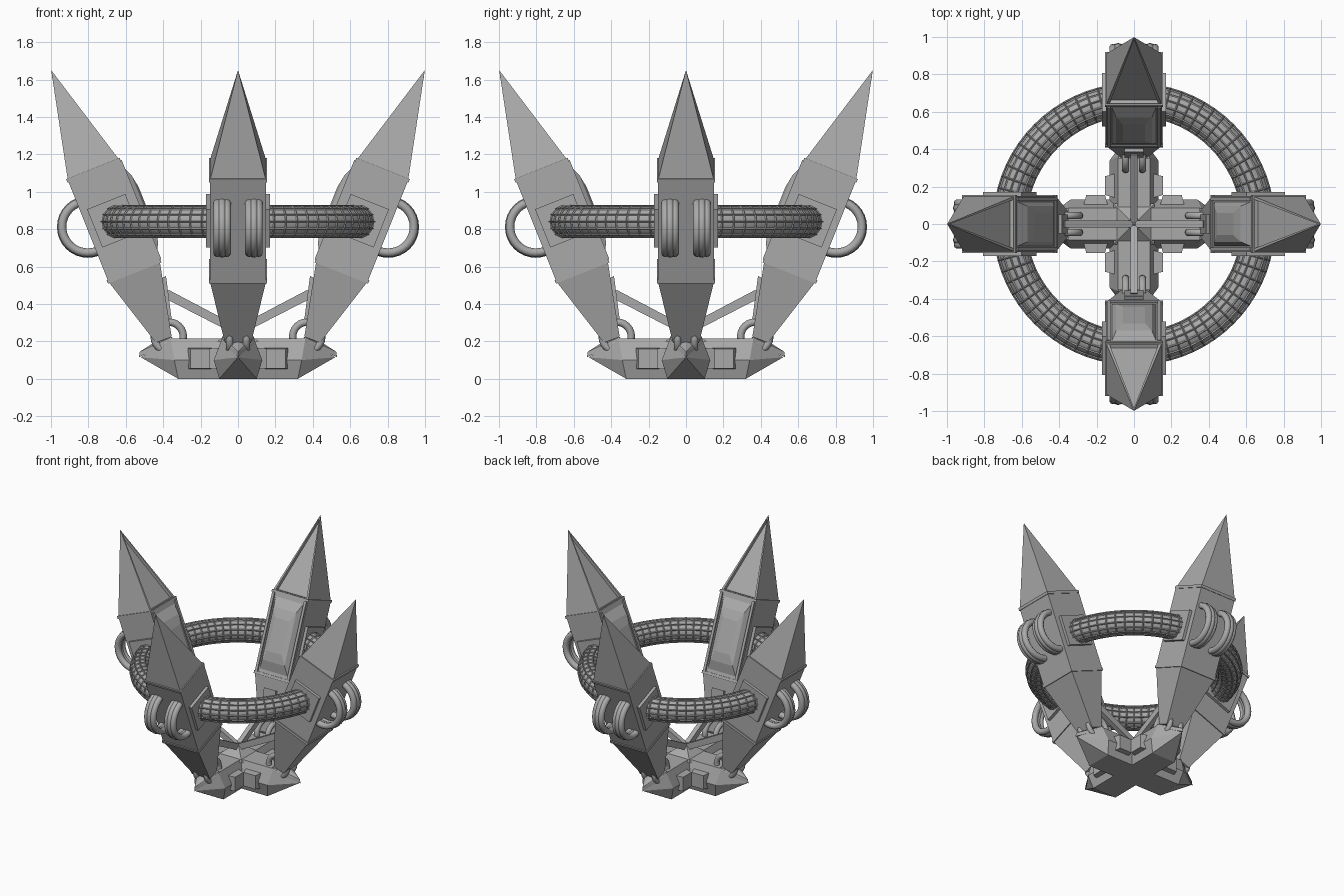
import bpy, bmesh, math
from mathutils import Matrix, Vector

if "Cube" in bpy.data.objects:
    bpy.data.objects.remove(bpy.data.objects["Cube"])

grey = bpy.data.materials.new("stone_grey")
grey.diffuse_color = (0.40, 0.40, 0.40, 1)
grey.use_nodes = True
grey.node_tree.nodes["Principled BSDF"].inputs["Base Color"].default_value = grey.diffuse_color

# claw frame: x outward, y sideways, z along the tilted claw
TILT = Matrix.Translation((0.664, 0, 0.845)) @ Matrix.Rotation(math.radians(21.8), 4, 'Y')
FLAT = Matrix.Identity(4)


def place(name, me, frame=FLAT, count=4, smooth=False):
    """Transform a mesh by its frame and repeat it around z."""
    me.transform(frame)
    me.materials.append(grey)
    for p in me.polygons:
        p.use_smooth = smooth
    obs = []
    for k in range(count):
        ob = bpy.data.objects.new(f"{name}_{k + 1}", me)
        ob.rotation_euler.z = k * math.pi / 2
        bpy.context.collection.objects.link(ob)
        obs.append(ob)
    return obs


def to_mesh(bm, name):
    bmesh.ops.recalc_face_normals(bm, faces=bm.faces)
    me = bpy.data.meshes.new(name)
    bm.to_mesh(me)
    bm.free()
    return me


def hull(name, pts, frame=FLAT, count=4):
    bm = bmesh.new()
    for p in pts:
        bm.verts.new(p)
    bmesh.ops.convex_hull(bm, input=bm.verts)
    bmesh.ops.dissolve_limit(bm, angle_limit=0.01, verts=bm.verts, edges=bm.edges)
    return place(name, to_mesh(bm, name), frame, count)


def rect(x0, x1, y, z):
    return [(x, s * y, z) for x in (x0, x1) for s in (-1, 1)]


def box(name, x0, x1, y0, y1, z0, z1, frame=FLAT):
    return hull(name, [(x, y, z) for x in (x0, x1) for y in (y0, y1) for z in (z0, z1)], frame)


def torus_mesh(name, R, r, n, m):
    bm = bmesh.new()
    v = [[bm.verts.new(((R + r * math.cos(b)) * math.cos(a), (R + r * math.cos(b)) * math.sin(a),
                        r * math.sin(b)))
          for b in (2 * math.pi * j / m for j in range(m))]
         for a in (2 * math.pi * i / n for i in range(n))]
    for i in range(n):
        for j in range(m):
            bm.faces.new((v[i][j], v[(i + 1) % n][j], v[(i + 1) % n][(j + 1) % m], v[i][(j + 1) % m]))
    return to_mesh(bm, name)


# claws: frustum, square shaft and pyramid tip, with a sunken triangle on the tip's inner face
bm = bmesh.new()
rows = [[bm.verts.new((x * h + c, y * w, z)) for x, y in ((-1, -1), (1, -1), (1, 1), (-1, 1))]
        for z, h, w, c in ((-0.69, 0.045, 0.07, -0.012), (-0.291, 0.148, 0.15, 0), (0.291, 0.148, 0.15, 0))]
tip = bm.verts.new((0.012, 0, 0.872))
bm.faces.new(rows[0])
for i in range(4):
    j = (i + 1) % 4
    for a, b in zip(rows, rows[1:]):
        bm.faces.new((a[i], a[j], b[j], b[i]))
    f = bm.faces.new((rows[2][i], rows[2][j], tip))
    if i == 3:
        inner = f
bmesh.ops.recalc_face_normals(bm, faces=bm.faces)
bmesh.ops.inset_individual(bm, faces=[inner], thickness=0.025, depth=0)
bmesh.ops.inset_individual(bm, faces=[inner], thickness=0.008, depth=-0.02)
place("claw", to_mesh(bm, "claw"), TILT)

# raised bands around both ends of the shaft
for label, z in (("lower", -0.291), ("upper", 0.291)):
    hull(f"{label}_band", rect(-0.154, 0.154, 0.155, z - 0.01) + rect(-0.154, 0.154, 0.155, z + 0.01), TILT)

# inner frame and bevelled gem
for s, label in ((-1, "right"), (1, "left")):
    y = sorted((s * 0.125, s * 0.145))
    box(f"{label}_frame_rail", -0.16, -0.14, *y, -0.285, 0.285, TILT)
pts = [(-0.145, a * 0.12, b * 0.265) for a in (-1, 1) for b in (-1, 1)]
pts += [(-0.178, a * 0.095, b * 0.19) for a in (-1, 1) for b in (-1, 1)]
pts += [(-0.19, a * 0.06, b * 0.12) for a in (-1, 1) for b in (-1, 1)]
hull("inner_gem", pts, TILT)

# mounting plates where the big ring passes through
box("side_plate", -0.11, 0.11, -0.172, 0.172, -0.11, 0.11, TILT)

# big ring with a wire net around it
up = Matrix.Translation((0, 0, 0.84))
place("big_ring", torus_mesh("big_ring", 0.665, 0.082, 72, 14), up, 1, True)
net = place("ring_net", torus_mesh("ring_net", 0.665, 0.085, 72, 14), up, 1)[0]
wire = net.modifiers.new("wire", 'WIREFRAME')
wire.thickness = 0.010
wire.offset = 0

# pairs of grooved outer loops, each made of three side-by-side rings
for y in (-0.085, 0.085):
    for d, R in ((-0.025, 0.138), (0, 0.142), (0.025, 0.138)):
        place("outer_loop", torus_mesh("outer_loop", R, 0.023, 32, 10),
              Matrix.Translation((0.803, y + d, 0.812)) @ Matrix.Rotation(math.pi / 2, 4, 'X'), 4, True)

# small loops at the claw roots
for y in (-0.045, 0.045):
    place("root_loop", torus_mesh("root_loop", 0.078, 0.02, 24, 10),
          Matrix.Translation((0.37, y, 0.225)) @ Matrix.Rotation(math.pi / 2, 4, 'X'), 4, True)

# base: four pointed arms
arm = [(0, s * 0.10, 0) for s in (-1, 1)] + [(0.32, s * 0.10, 0) for s in (-1, 1)]
arm += [(x, s * 0.13, 0.10) for x in (0, 0.34) for s in (-1, 1)]
arm += [(x, s * 0.085, 0.215) for x in (0, 0.36) for s in (-1, 1)]
arm += [(0.52, 0, 0.115)]
hull("base_arm", arm)
# raised cap on the upper end of each arm
hull("arm_cap", [(0.53, 0, 0.115), (0.525, 0, 0.145), (0.36, 0.09, 0.195), (0.36, -0.09, 0.195),
                 (0.35, 0.085, 0.225), (0.35, -0.085, 0.225), (0.43, 0, 0.205)])
# side blocks with flared ends
hull("arm_block", rect(0.155, 0.255, 0.155, 0.055) + rect(0.155, 0.255, 0.155, 0.16)
     + rect(0.14, 0.27, 0.10, 0.05) + rect(0.14, 0.27, 0.10, 0.165))

# pyramid in the middle of the base
hull("centre_pyramid", rect(-0.11, 0.11, 0.11, 0.20) + [(0, 0, 0.29)], FLAT, 1)

# struts from the centre up to the claws, with their end pads
hull("strut", [(x, s * 0.018, z) for s in (-1, 1)
               for x, z in ((0, 0.23), (0, 0.28), (0.37, 0.475), (0.40, 0.435))])
hull("strut_pad", [(x, s * 0.05, z) for s in (-1, 1)
                   for x, z in ((0.355, 0.32), (0.385, 0.55), (0.42, 0.53), (0.40, 0.31))])
